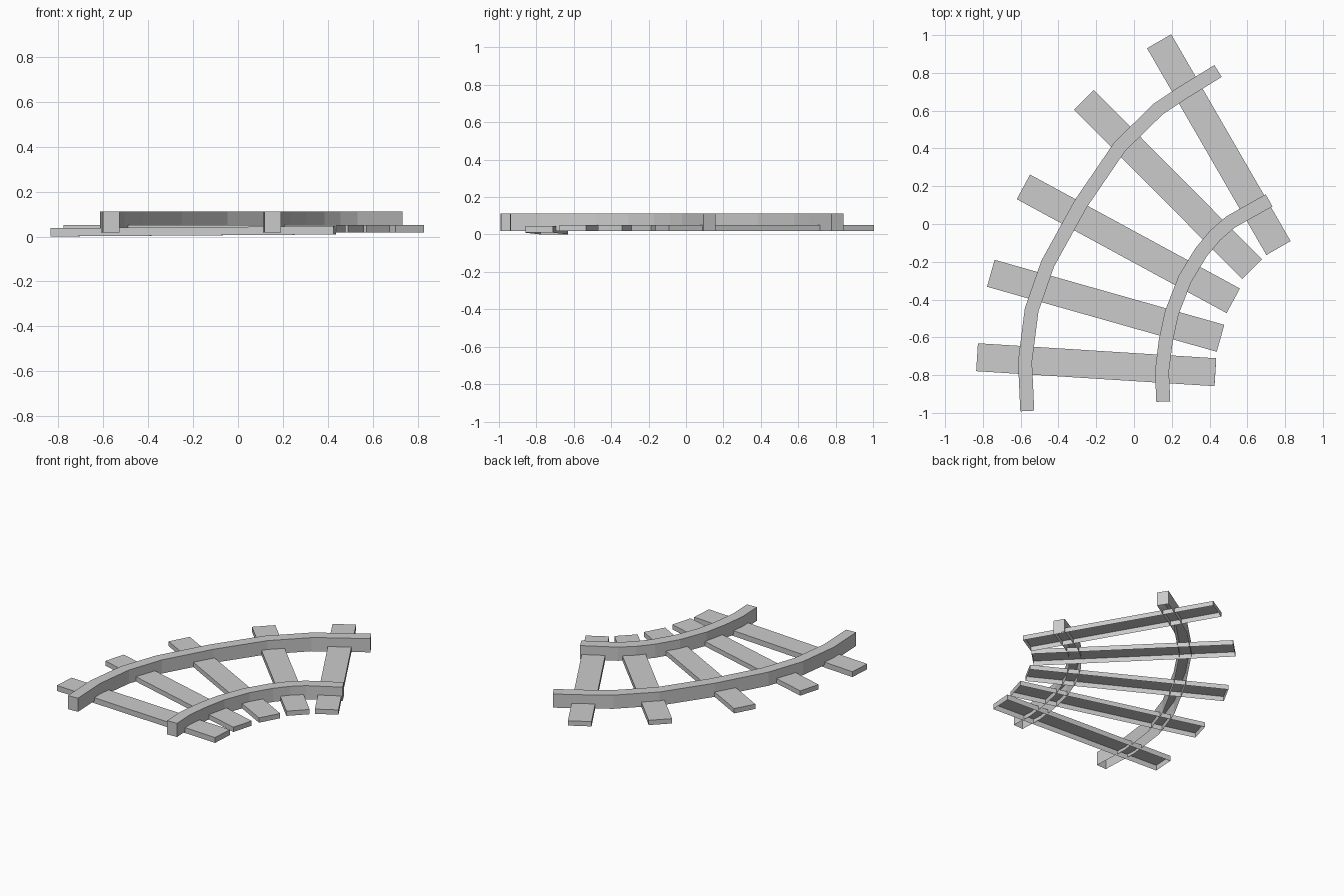
import bpy, math
from mathutils import Vector, Matrix

if "Cube" in bpy.data.objects:
    bpy.data.objects.remove(bpy.data.objects["Cube"])


def make_object(name, verts, faces):
    mesh = bpy.data.meshes.new(name)
    mesh.from_pydata(verts, [], faces)
    mesh.update()
    ob = bpy.data.objects.new(name, mesh)
    bpy.context.collection.objects.link(ob)
    return ob


# Plank with an open underside
def tie(name, x, y, angle, z0=0.018, z1=0.051, tilt=0.0):
    l, w = 0.632, 0.074
    corners = [(-l, -w), (l, -w), (l, w), (-l, w)]
    h = (z1 - z0) / 2
    verts = [(cx, cy, s * h) for s in (-1, 1) for cx, cy in corners]
    faces = [(i, (i + 1) % 4, (i + 1) % 4 + 4, i + 4) for i in range(4)]
    ob = make_object(name, verts, faces + [(4, 5, 6, 7)])
    ob.matrix_world = (Matrix.Translation((x, y, (z0 + z1) / 2))
                       @ Matrix.Rotation(math.radians(angle), 4, 'Z')
                       @ Matrix.Rotation(math.radians(tilt), 4, 'Y'))


# Curved rail swept along a path with mitred joints, open underside
def rail(name, path, width=0.074, z0=0.018, z1=0.112):
    pts = [Vector(p) for p in path]
    n = len(pts)
    verts = []
    for i, p in enumerate(pts):
        a = (p - pts[max(i - 1, 0)]).normalized()
        b = (pts[min(i + 1, n - 1)] - p).normalized()
        t = (a + b).normalized()
        side = Vector((-t.y, t.x)) * width / 2
        left, right = p + side, p - side
        verts += [(*left, z0), (*left, z1), (*right, z1), (*right, z0)]
    faces = []
    for i in range(n - 1):
        k = 4 * i
        faces += [(k + j, k + j + 1, k + j + 5, k + j + 4) for j in range(3)]
    e = 4 * (n - 1)
    faces += [(3, 2, 1, 0), (e, e + 1, e + 2, e + 3)]
    ob = make_object(name, verts, [f[::-1] for f in faces])
    return ob


# Five fanned ties; the first sits lower and slightly tilted
tie("tie_1", -0.200, -0.745, -3.6, 0.005, 0.042, -0.4)
tie("tie_2", -0.150, -0.433, -15.8)
tie("tie_3", -0.030, -0.105, -28.5)
tie("tie_4", 0.180, 0.209, -45.2)
tie("tie_5", 0.449, 0.420, -60.0)

# Two rails
rail("outer_rail", [(-0.565, -0.99), (-0.577, -0.73), (-0.542, -0.455),
                    (-0.457, -0.21), (-0.28, 0.11), (-0.075, 0.41),
                    (0.13, 0.61), (0.25, 0.69), (0.445, 0.81)])
rail("inner_rail", [(0.155, -0.94), (0.148, -0.78), (0.168, -0.62),
                    (0.20, -0.47), (0.27, -0.29), (0.355, -0.15),
                    (0.43, -0.06), (0.51, 0.01), (0.715, 0.125)])
